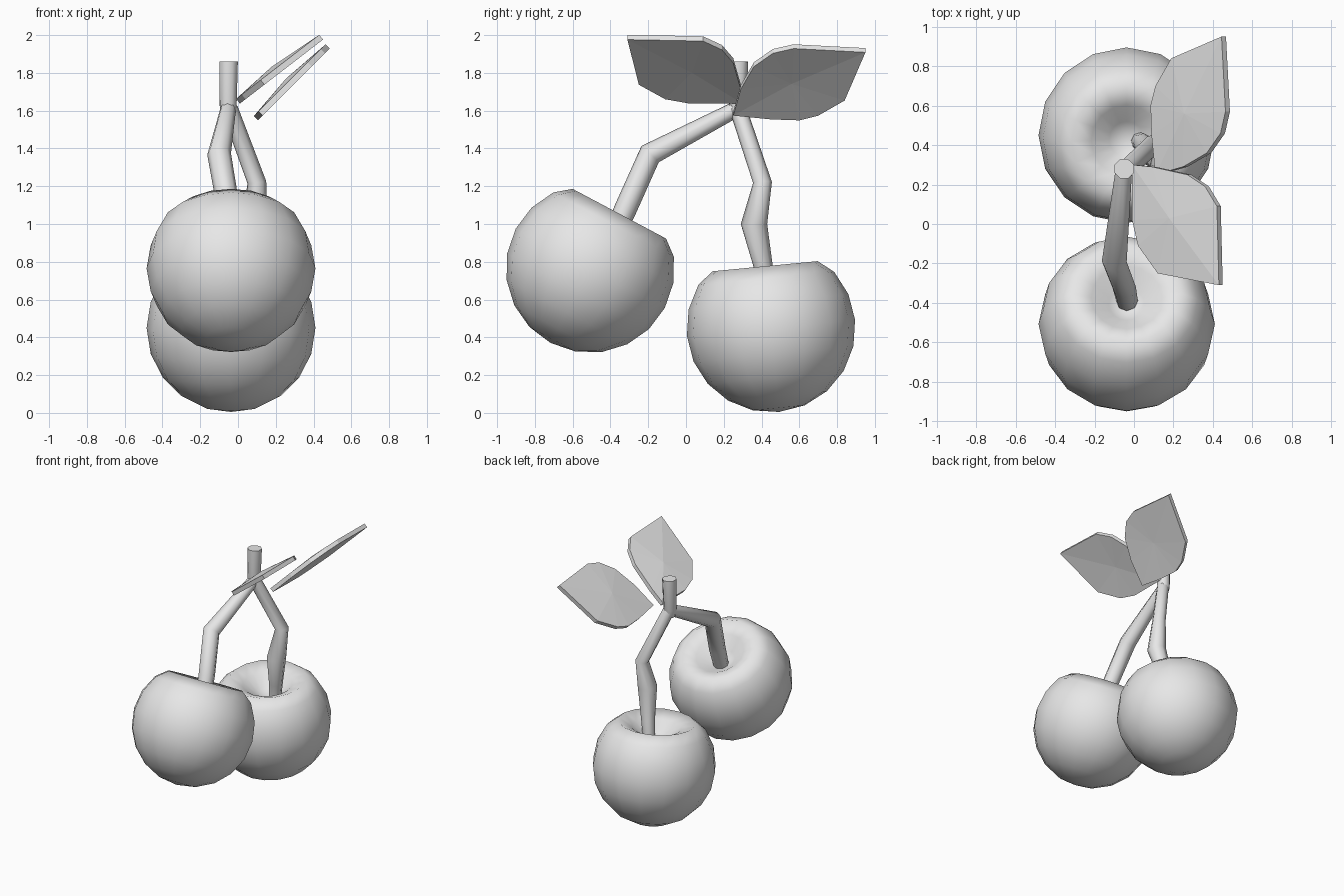
import bpy, bmesh, math
from mathutils import Vector

cube = bpy.data.objects.get("Cube")
if cube:
    bpy.data.objects.remove(cube, do_unlink=True)

# One plain colour for everything
grey = bpy.data.materials.new("light grey")
grey.diffuse_color = (0.8, 0.8, 0.8, 1)
grey.use_nodes = True
grey.node_tree.nodes["Principled BSDF"].inputs["Base Color"].default_value = (0.8, 0.8, 0.8, 1)


def finish(name, data):
    obj = bpy.data.objects.new(name, data)
    data.materials.append(grey)
    bpy.context.collection.objects.link(obj)
    bpy.ops.object.select_all(action="DESELECT")
    obj.select_set(True)
    bpy.context.view_layer.objects.active = obj
    return obj


def cherry(name, centre, tilt, radius=0.447, sides=16):
    """Lathed ball with a dimple sunk into its top."""
    profile = [(radius * math.cos(math.radians(a)), radius * math.sin(math.radians(a)))
               for a in range(-90, 37, 18)]
    profile += [(0.28, 0.328), (0.18, 0.285), (0.09, 0.21), (0, 0.17)]
    bm = bmesh.new()
    verts = [bm.verts.new((r, 0, h)) for r, h in profile]
    edges = [bm.edges.new(pair) for pair in zip(verts, verts[1:])]
    bmesh.ops.spin(bm, geom=verts + edges, cent=(0, 0, 0), axis=(0, 0, 1),
                   angle=math.tau, steps=sides)
    bmesh.ops.remove_doubles(bm, verts=bm.verts, dist=0.001)
    bmesh.ops.recalc_face_normals(bm, faces=bm.faces)
    mesh = bpy.data.meshes.new(name)
    bm.to_mesh(mesh)
    bm.free()
    obj = finish(name, mesh)
    obj.location = centre
    obj.rotation_euler.x = math.radians(tilt)
    bpy.ops.object.shade_smooth()


def stem(name, points):
    """Tapered tube through (x, y, z, radius) points."""
    curve = bpy.data.curves.new(name, "CURVE")
    curve.dimensions = "3D"
    curve.bevel_depth = 1
    curve.bevel_resolution = 2
    curve.use_fill_caps = True
    spline = curve.splines.new("POLY")
    spline.points.add(len(points) - 1)
    for p, (x, y, z, r) in zip(spline.points, points):
        p.co = (x, y, z, 1)
        p.radius = r
    finish(name, curve)
    bpy.ops.object.convert(target="MESH")
    bpy.ops.object.shade_smooth_by_angle(angle=math.radians(50))


def leaf(name, outline, slope, height, ridge):
    """Thick faceted blade on a sloping plane, raised along its middle."""
    normal = Vector((-slope, 0, 1)).normalized()

    def on_plane(x, y):
        return Vector((x, y, height + slope * x))

    bm = bmesh.new()
    rim = [on_plane(x, y) for x, y in outline]
    mid = on_plane(*ridge)
    layers = []
    for offset, bulge in ((0.016, 0.02), (-0.016, 0.012)):
        ring = [bm.verts.new(p + normal * offset) for p in rim]
        top = bm.verts.new(mid + normal * (offset + bulge))
        for a, b in zip(ring, ring[1:] + ring[:1]):
            bm.faces.new((a, b, top))
        layers.append(ring)
    upper, lower = layers
    for i in range(len(rim)):
        j = (i + 1) % len(rim)
        bm.faces.new((upper[i], upper[j], lower[j], lower[i]))
    bmesh.ops.recalc_face_normals(bm, faces=bm.faces)
    mesh = bpy.data.meshes.new(name)
    bm.to_mesh(mesh)
    bm.free()
    finish(name, mesh)


# Fruit
cherry("front_cherry", (-0.037, -0.507, 0.765), -28)
cherry("back_cherry", (-0.037, 0.45, 0.45), 5.5)

# Trunk and its two branches
stem("stem_top", [(-0.05, 0.28, 1.86, 0.053), (-0.052, 0.275, 1.62, 0.048),
                  (-0.05, 0.27, 1.56, 0.035)])
stem("front_stem", [(-0.052, 0.27, 1.61, 0.042), (-0.1, -0.19, 1.37, 0.063),
                    (-0.05, -0.32, 1.08, 0.06), (-0.035, -0.39, 0.92, 0.055)])
stem("back_stem", [(-0.045, 0.275, 1.61, 0.045), (0.1, 0.405, 1.22, 0.05),
                   (0.085, 0.36, 1.0, 0.07), (0.045, 0.41, 0.77, 0.05),
                   (0.03, 0.42, 0.64, 0.045)])

# Leaves
leaf("front_leaf",
     [(0, 0.3), (0.1, 0.29), (0.28, 0.25), (0.37, 0.19), (0.43, 0.09),
      (0.44, -0.31), (0.13, -0.25), (0.03, -0.11), (0, 0.02)],
     0.77, 1.65, (0.2, 0.03))
leaf("back_leaf",
     [(0.12, 0.25), (0.26, 0.29), (0.38, 0.36), (0.45, 0.46), (0.475, 0.57),
      (0.455, 0.95), (0.2, 0.84), (0.12, 0.7), (0.095, 0.6), (0.1, 0.45)],
     1.0, 1.465, (0.28, 0.56))
